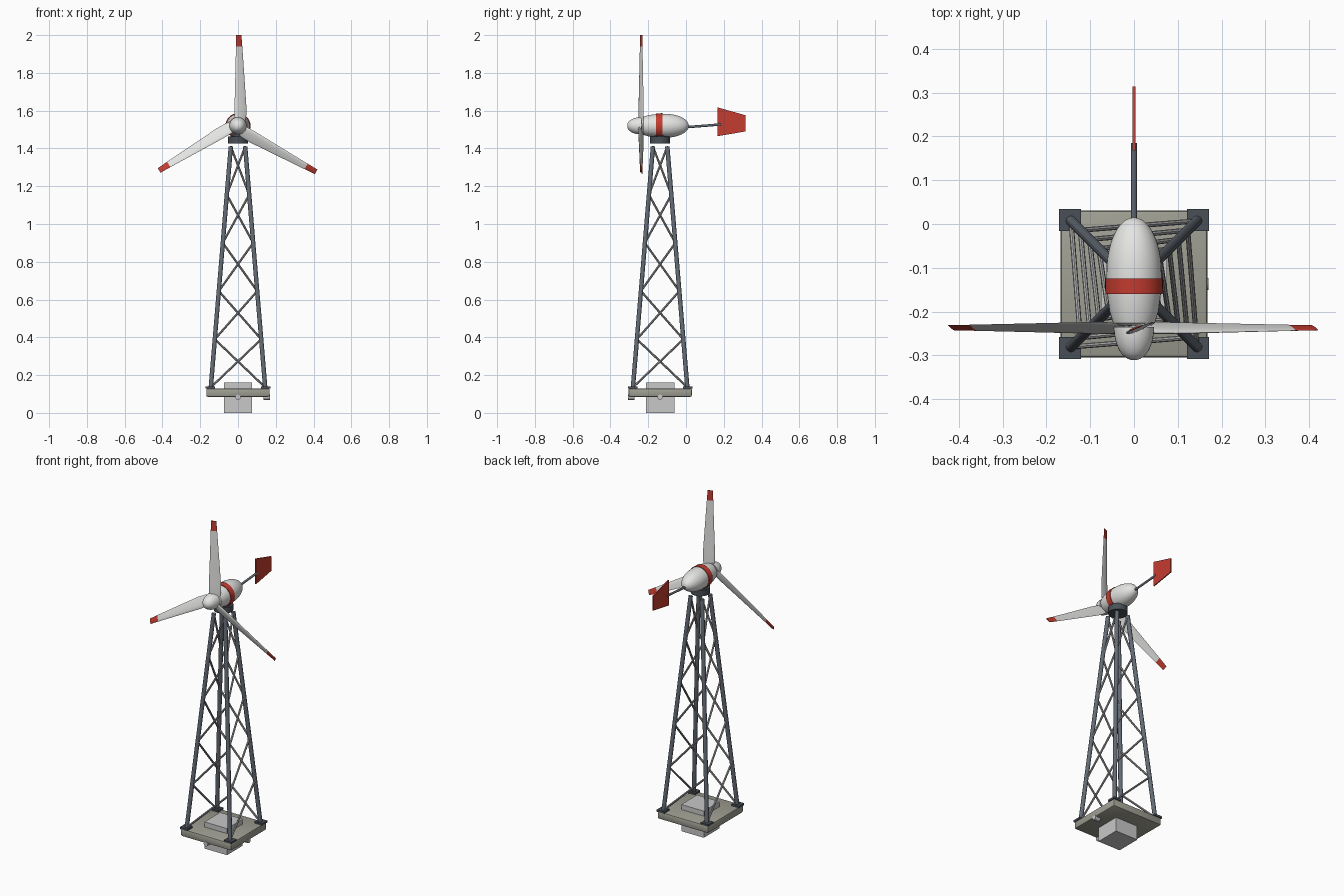
import bpy, bmesh, math
from mathutils import Vector, Matrix

cube = bpy.data.objects.get("Cube")
if cube:
    bpy.data.objects.remove(cube, do_unlink=True)

CY = -0.137      # tower axis
AXIS_Z = 1.52    # rotor axis height


def material(name, rgb):
    m = bpy.data.materials.new(name)
    m.use_nodes = True
    m.diffuse_color = (*rgb, 1)
    m.node_tree.nodes["Principled BSDF"].inputs["Base Color"].default_value = (*rgb, 1)
    return m


white = material("white paint", (0.78, 0.78, 0.77))
red = material("red paint", (0.55, 0.045, 0.03))
steel = material("blue grey steel", (0.13, 0.15, 0.18))
dark = material("dark steel", (0.065, 0.08, 0.095))
brace_grey = material("galvanised grey", (0.42, 0.42, 0.42))
concrete = material("concrete", (0.35, 0.345, 0.29))
block_grey = material("light grey", (0.58, 0.58, 0.58))


def finish(bm, name, mats, smooth=True):
    bmesh.ops.recalc_face_normals(bm, faces=bm.faces)
    me = bpy.data.meshes.new(name)
    bm.to_mesh(me)
    bm.free()
    ob = bpy.data.objects.new(name, me)
    bpy.context.collection.objects.link(ob)
    for m in mats:
        me.materials.append(m)
    if smooth:
        bpy.ops.object.select_all(action="DESELECT")
        ob.select_set(True)
        bpy.context.view_layer.objects.active = ob
        bpy.ops.object.shade_smooth_by_angle(angle=math.radians(35))
    return ob


def box(name, lo, hi, mat, bevel=0):
    bm = bmesh.new()
    lo, hi = Vector(lo), Vector(hi)
    bmesh.ops.create_cube(bm, size=1, matrix=Matrix.Translation((lo + hi) / 2)
                          @ Matrix.Diagonal((*(hi - lo), 1)))
    if bevel:
        bmesh.ops.bevel(bm, geom=bm.edges[:], offset=bevel, segments=2,
                        profile=0.5, affect="EDGES")
    return finish(bm, name, [mat], bevel > 0)


def tube(name, a, b, radius, mat, sides=12):
    a, b = Vector(a), Vector(b)
    d = b - a
    bm = bmesh.new()
    bmesh.ops.create_cone(bm, cap_ends=True, segments=sides, radius1=radius,
                          radius2=radius, depth=d.length,
                          matrix=Matrix.Translation((a + b) / 2)
                          @ d.to_track_quat("Z", "Y").to_matrix().to_4x4())
    return finish(bm, name, [mat])


def loft(rings):
    """Skin a list of equally long point rings and cap both ends."""
    bm = bmesh.new()
    loops = [[bm.verts.new(p) for p in ring] for ring in rings]
    n = len(loops[0])
    for r, s in zip(loops, loops[1:]):
        for i in range(n):
            bm.faces.new((r[i], r[(i + 1) % n], s[(i + 1) % n], s[i]))
    bm.faces.new(loops[0])
    bm.faces.new(loops[-1])
    return bm


def turned(name, profile, mat, sides=32):
    """Body of revolution about the rotor axis from (y, radius) pairs."""
    angles = [2 * math.pi * i / sides for i in range(sides)]
    rings = [[(r * math.cos(t), y, AXIS_Z + r * math.sin(t)) for t in angles]
             for y, r in profile]
    return finish(loft(rings), name, [mat])


# Foundation slab, centre block and conduit stubs
box("foundation_slab", (-0.168, CY - 0.168, 0.085), (0.168, CY + 0.168, 0.13), concrete, 0.008)
box("foundation_block", (-0.075, CY - 0.075, 0), (0.075, CY + 0.075, 0.16), block_grey)
tube("side_conduit", (0.135, CY, 0.083), (0.17, CY, 0.083), 0.014, block_grey)
tube("front_conduit", (0, CY - 0.135, 0.083), (0, CY - 0.17, 0.083), 0.014, block_grey)

# Four tapering legs on foot plates
Z0, Z1, PANELS = 0.135, 1.41, 5
CORNERS = [(1, -1), (1, 1), (-1, 1), (-1, -1)]


def leg_point(corner, t):
    w = 0.144 + (0.038 - 0.144) * t
    return Vector((corner[0] * w, CY + corner[1] * w, Z0 + (Z1 - Z0) * t))


for k, c in enumerate(CORNERS):
    x, y = c[0] * 0.146, CY + c[1] * 0.146
    box(f"foot_plate_{k}", (x - 0.025, y - 0.025, 0.128), (x + 0.025, y + 0.025, 0.14), dark)
    tube(f"tower_leg_{k}", leg_point(c, 0), leg_point(c, 1), 0.012, steel)
    # One rising diagonal per panel, winding round the tower
    nxt = CORNERS[(k + 1) % 4]
    for i in range(PANELS):
        tube(f"brace_{k}_{i}", leg_point(c, i / PANELS),
             leg_point(nxt, (i + 1) / PANELS), 0.0058, brace_grey, 8)

# Yaw bearing under the nacelle
tube("yaw_bearing", (0, CY, 1.427), (0, CY, 1.463), 0.053, dark, 32)
tube("yaw_neck", (0, CY, 1.455), (0, CY, 1.49), 0.04, dark, 32)

# Nacelle: tapered front and elliptical rear
rear = [(-0.11 + 0.125 * math.sin(t), 0.063 * math.cos(t))
        for t in (math.pi / 2 * i / 12 * 0.995 for i in range(13))]
turned("nacelle", [(-0.232, 0.04), (-0.226, 0.048), (-0.2, 0.056), (-0.16, 0.0615),
                   (-0.135, 0.063)] + rear, white)
turned("nacelle_band", [(-0.16, 0.0655), (-0.125, 0.0665)], red)
turned("spinner", [(-0.235 - 0.076 * math.sin(t), 0.046 * math.cos(t) ** 0.9)
                   for t in (math.pi / 2 * i / 12 * 0.995 for i in range(13))], white)

# Blades: lens sections, pitched, with red tips
PITCH = math.radians(22)
STATIONS = [(0.01, 0.012, 0.05, 0.2), (0.05, 0.013, 0.066, 0.18), (0.1, 0.013, 0.068, 0.15),
            (0.25, 0.01, 0.053, 0.13), (0.42, 0.006, 0.036, 0.11), (0.48, 0.004, 0.03, 0.1)]


def section(r, centre, chord, thick):
    ring = []
    for i in range(14):
        t = 2 * math.pi * i / 14
        u = chord / 2 * math.cos(t)
        v = chord * thick / 2 * math.sin(t) * (1 - 0.4 * math.cos(t))
        ring.append(Vector((centre + u * math.cos(PITCH) - v * math.sin(PITCH),
                            u * math.sin(PITCH) + v.real * math.cos(PITCH), r)))
    return ring


for k in range(3):
    bm = loft([section(*s) for s in STATIONS])
    for f in bm.faces:
        f.material_index = int(f.calc_center_median().z > 0.42)
    bm.transform(Matrix.Translation((0, -0.237, AXIS_Z))
                 @ Matrix.Rotation(math.radians(120 * k), 4, "Y"))
    finish(bm, f"blade_{k}", [white, red])

# Tail boom and vane
tube("tail_boom", (0, -0.02, 1.511), (0, 0.185, 1.527), 0.0065, steel)
outline = [(0.168, 1.617), (0.314, 1.576), (0.314, 1.49), (0.168, 1.465)]
finish(loft([[(x, y, z) for y, z in outline] for x in (-0.003, 0.003)]),
       "tail_vane", [red], False)
